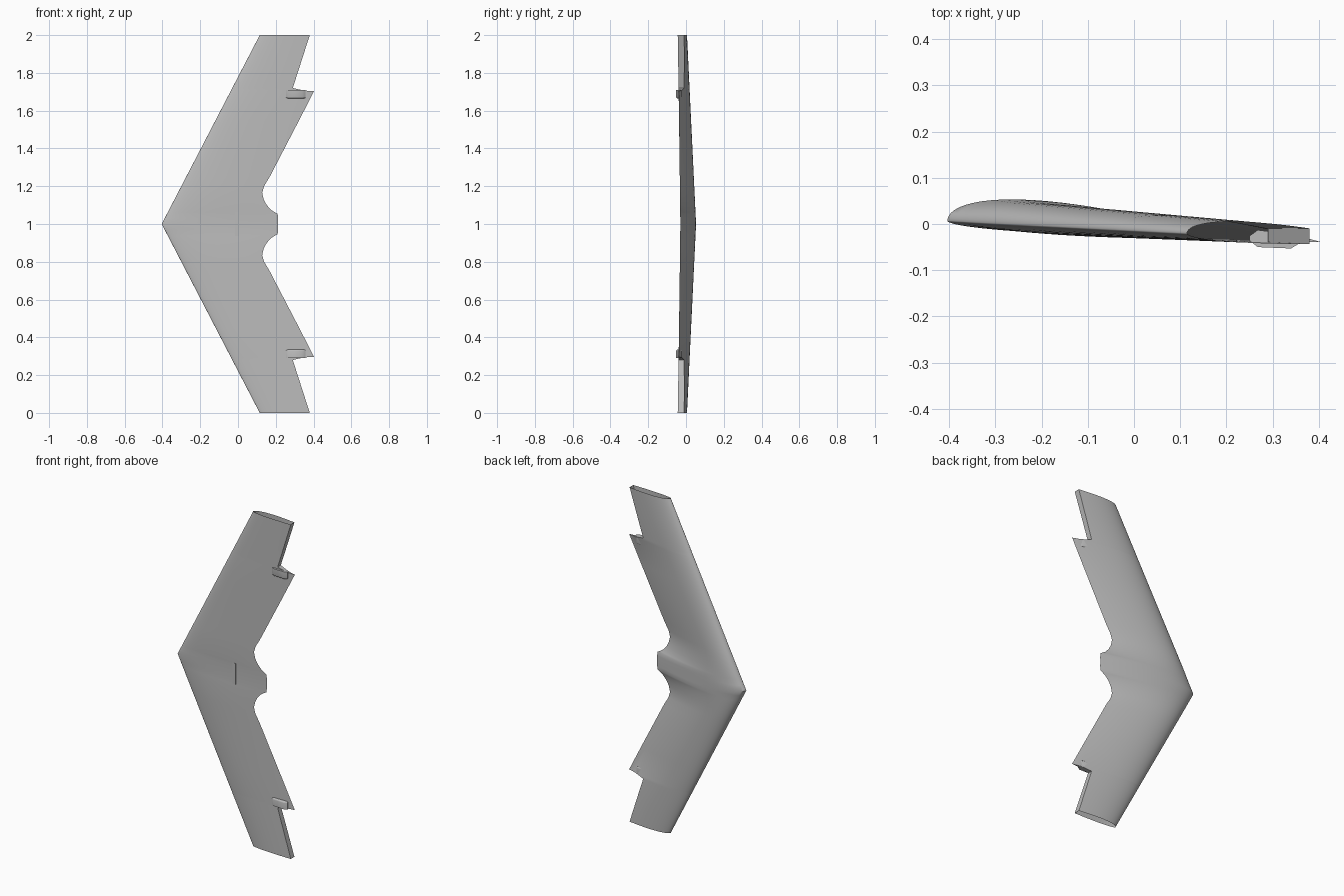
import bpy, bmesh, math
from mathutils import Vector

if "Cube" in bpy.data.objects:
    bpy.data.objects.remove(bpy.data.objects["Cube"])

grey = bpy.data.materials.new("plain grey")
grey.use_nodes = True
GREY = (0.5, 0.5, 0.5, 1)
grey.diffuse_color = GREY
grey.node_tree.nodes["Principled BSDF"].inputs["Base Color"].default_value = GREY

# Planform: distance from the middle, trailing edge x, chord of the uncut section
OUTLINE = [(0, .212, None), (.03, .212, None), (.053, .21, None), (.062, .195, None),
           (.075, .175, None), (.1, .152, None), (.13, .136, None), (.165, .128, None),
           (.2, .138, None), (.25, .168, None), (.4, .246, None), (.55, .324, None),
           (.704, .403, None), (.706, .35, .444), (.72, .29, .444),
           (.86, .335, .444), (1, .38, .444)]
STEPS = 22


def lead_x(s):
    return -.404 + .519 * s


def shape(t):
    """Thickness of the section along its chord, peaking at one."""
    return 2 * (1.4845 * math.sqrt(t) - .63 * t - 1.758 * t**2 + 1.4215 * t**3 - .518 * t**4)


def surface_y(s, t, upper):
    lead, trail = .007 - .027 * s, -.03 - .012 * s
    height = .056 - .025 * s if upper else -.014
    return lead + (trail - lead) * t + height * shape(t)


def section(s, trail, chord, side):
    """Ring of points from the upper trailing edge round the nose to the lower."""
    chord = chord or trail - lead_x(s)
    cut = (trail - lead_x(s)) / chord
    ring = []
    for i in range(-STEPS, STEPS + 1):
        t = cut * (1 - math.cos(math.pi / 2 * abs(i) / STEPS)) ** 1.15
        ring.append(Vector((lead_x(s) + chord * t, surface_y(s, t, i < 0), 1 + side * s)))
    return ring


def finish(bm, name, angle=35):
    bmesh.ops.recalc_face_normals(bm, faces=bm.faces)
    mesh = bpy.data.meshes.new(name)
    bm.to_mesh(mesh)
    bm.free()
    mesh.materials.append(grey)
    obj = bpy.data.objects.new(name, mesh)
    bpy.context.collection.objects.link(obj)
    bpy.ops.object.select_all(action='DESELECT')
    obj.select_set(True)
    bpy.context.view_layer.objects.active = obj
    bpy.ops.object.shade_smooth_by_angle(angle=math.radians(angle))
    return obj


# Wing skin, lofted from tip to tip and left open at both ends
bm = bmesh.new()
rings = [section(*row, -1) for row in reversed(OUTLINE[1:])] + [section(*row, 1) for row in OUTLINE]
loops = [[bm.verts.new(p) for p in ring] for ring in rings]
for a, b in zip(loops, loops[1:]):
    for i in range(len(a)):
        j = (i + 1) % len(a)
        bm.faces.new((a[i], a[j], b[j], b[i]))
finish(bm, "wing_skin")

# Hinge fairings beside the trailing edge notches
FAIRING = [(.25, -.036, -.026), (.268, -.05, -.013), (.34, -.053, -.022), (.358, -.042, -.034)]
for side, name in ((1, "upper_hinge_fairing"), (-1, "lower_hinge_fairing")):
    bm = bmesh.new()
    profile = [(x, low) for x, low, _ in FAIRING] + [(x, high) for x, _, high in reversed(FAIRING)]
    face = bm.faces.new([bm.verts.new((x, y, 1 + side * .665)) for x, y in profile])
    out = bmesh.ops.extrude_face_region(bm, geom=[face])
    moved = [v for v in out["geom"] if isinstance(v, bmesh.types.BMVert)]
    bmesh.ops.translate(bm, verts=moved, vec=(0, 0, side * .045))
    bmesh.ops.recalc_face_normals(bm, faces=bm.faces)
    rim = [e for e in bm.edges if all(abs(v.co.z - 1 - side * .665) < .001 for v in e.verts)]
    bmesh.ops.bevel(bm, geom=rim, offset=.008, segments=3, affect='EDGES', profile=.5)
    finish(bm, name, 40)

# Narrow plate across the middle of the underside
bm = bmesh.new()
bmesh.ops.create_cube(bm, size=1)
t = .4 / .616
bmesh.ops.scale(bm, verts=bm.verts, vec=(.02, .006, .125))
bmesh.ops.translate(bm, verts=bm.verts, vec=(-.005, surface_y(0, t, False) + .001, 1))
finish(bm, "underside_plate")
